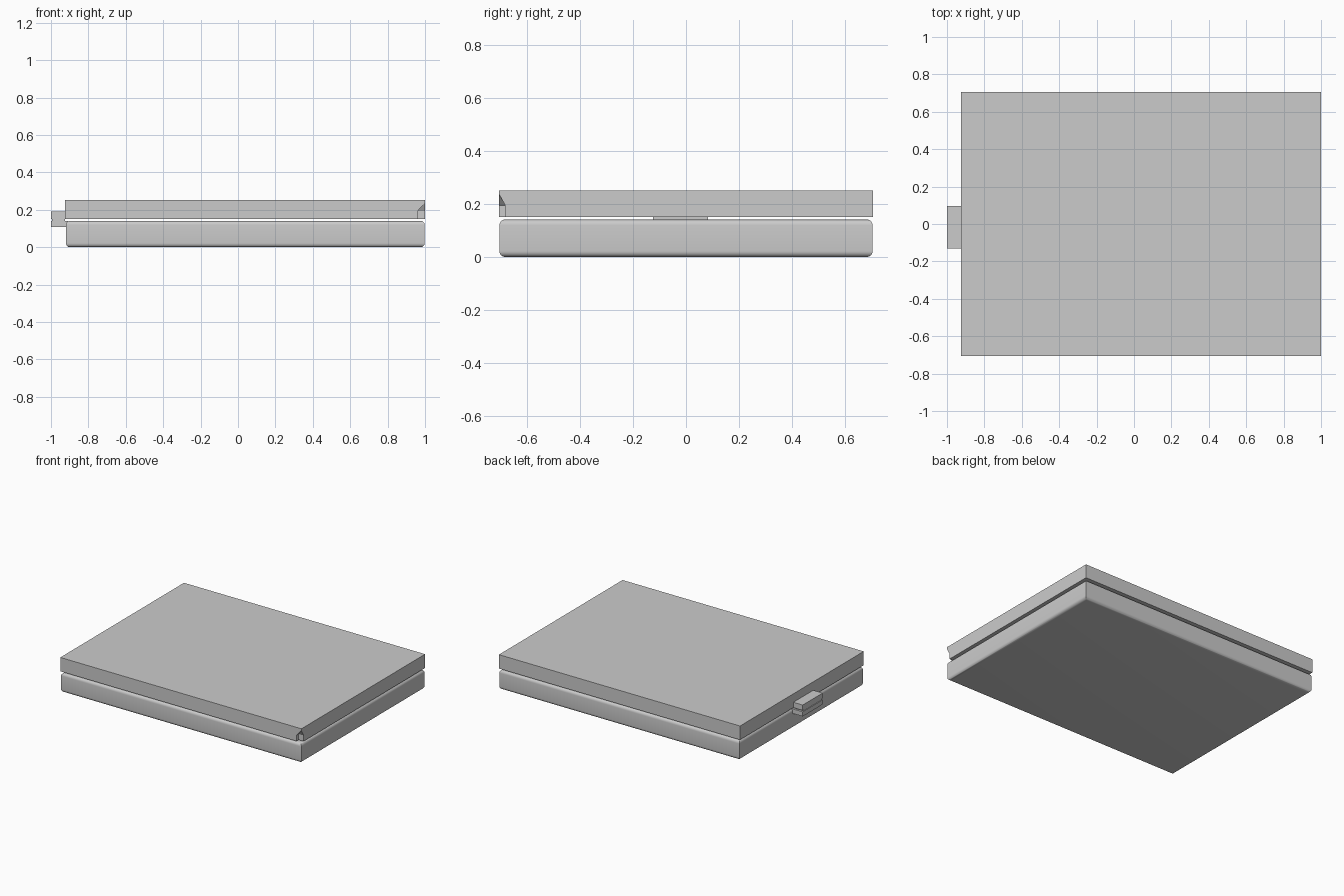
import bpy, bmesh, math

if "Cube" in bpy.data.objects:
    bpy.data.objects.remove(bpy.data.objects["Cube"])


def finish(name, bm, smooth=False):
    bmesh.ops.recalc_face_normals(bm, faces=bm.faces)
    mesh = bpy.data.meshes.new(name)
    bm.to_mesh(mesh)
    bm.free()
    ob = bpy.data.objects.new(name, mesh)
    bpy.context.collection.objects.link(ob)
    if smooth:
        bpy.ops.object.select_all(action='DESELECT')
        ob.select_set(True)
        bpy.context.view_layer.objects.active = ob
        bpy.ops.object.shade_smooth_by_angle(angle=math.radians(35))
    return ob


def stacked(name, x0, x1, y0, y1, profile, smooth=False):
    """Rectangular rings stacked from (inset, height) pairs, mitred corners."""
    bm = bmesh.new()
    rings = []
    for d, z in profile:
        pts = ((x0 + d, y0 + d), (x1 - d, y0 + d), (x1 - d, y1 - d), (x0 + d, y1 - d))
        rings.append([bm.verts.new((x, y, z)) for x, y in pts])
    for a, b in zip(rings, rings[1:]):
        for i in range(4):
            j = (i + 1) % 4
            bm.faces.new((a[i], a[j], b[j], b[i]))
    bm.faces.new(rings[0])
    bm.faces.new(rings[-1])
    return finish(name, bm, smooth)


# lower half with rounded top and bottom rims
base, top, r, n = 0.0, 0.141, 0.022, 6
arc = [(r - r * math.sin(a), r - r * math.cos(a))
       for a in (math.pi / 2 * i / n for i in range(n + 1))]
profile = [(d, base + h) for d, h in arc] + [(d, top - h) for d, h in reversed(arc)]
stacked("lower_slab", -0.92, 0.998, -0.703, 0.703, profile, True)

# upper half, a plain sharp-edged slab
upper = stacked("upper_slab", -0.925, 1.0, -0.705, 0.705, [(0, 0.151), (0, 0.251)])

# pointed finger notch under the front right corner
bm = bmesh.new()
e = 0.01
for x, y, z in ((0.96, -0.68, 0.193), (1 + e, -0.68, 0.193), (0.96, -0.705 - e, 0.193),
                (1, -0.705, 0.238), (1 + e, -0.705 - e, 0.238)):
    bm.verts.new((x, y, z))
for x in (0.96, 1 + e):
    for y in (-0.68, -0.705 - e):
        bm.verts.new((x, y, 0.14))
bmesh.ops.convex_hull(bm, input=bm.verts)
cutter = finish("notch_cutter", bm)
cutter.hide_render = True
cutter.hide_viewport = True
cut = upper.modifiers.new("notch", 'BOOLEAN')
cut.operation = 'DIFFERENCE'
cut.solver = 'EXACT'
cut.object = cutter

# side latch: one block per half and a thin recessed link
stacked("upper_latch", -1.0, -0.92, -0.13, 0.097, [(0, 0.151), (0, 0.19)])
stacked("lower_latch", -1.0, -0.91, -0.13, 0.097, [(0, 0.108), (0, 0.141)])
stacked("latch_link", -0.995, -0.925, -0.125, 0.083, [(0, 0.14), (0, 0.152)])
